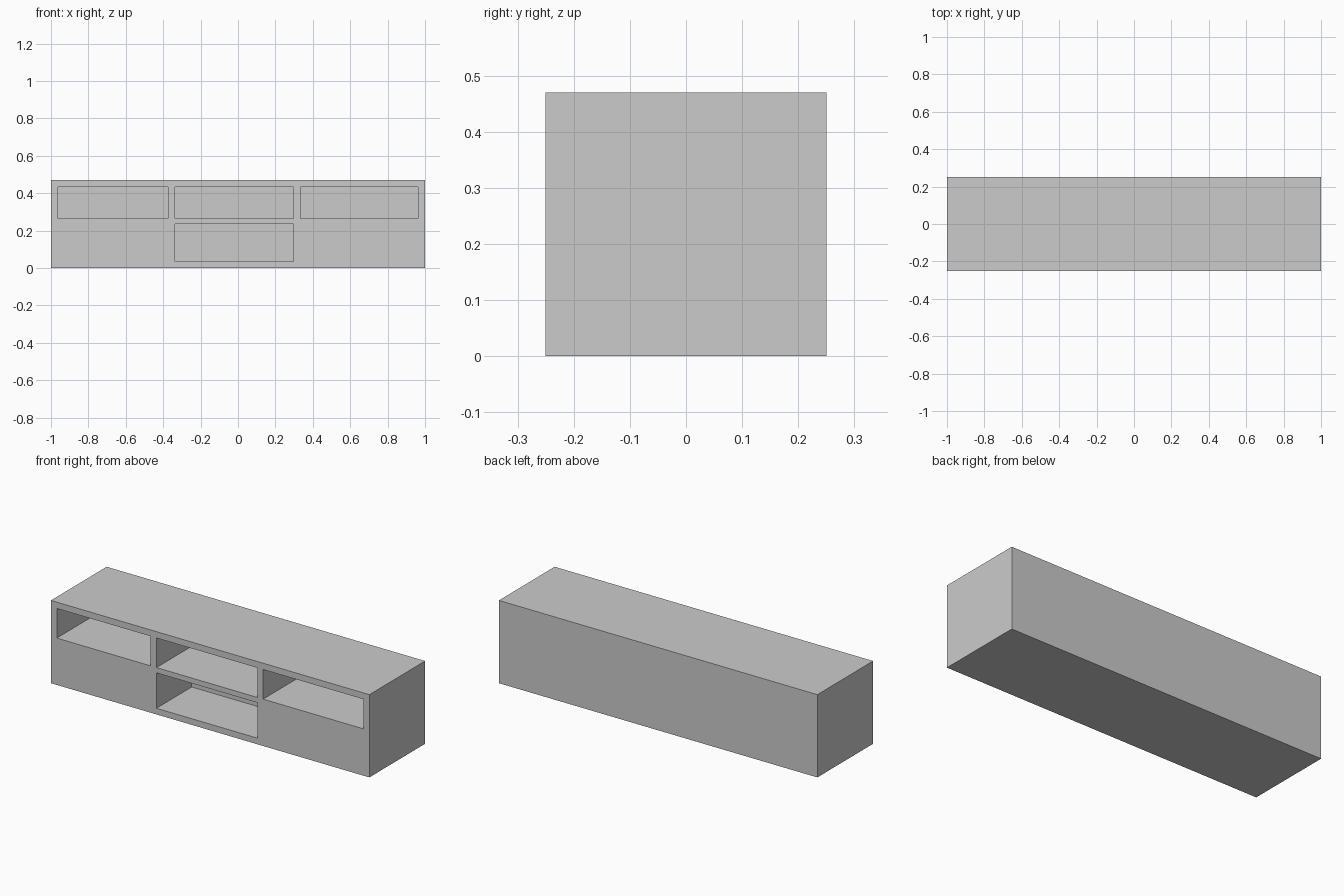
import bpy

if "Cube" in bpy.data.objects:
    bpy.data.objects.remove(bpy.data.objects["Cube"])


def box(name, x0, x1, y0, y1, z0, z1):
    """Axis-aligned box given by its limits."""
    bpy.ops.mesh.primitive_cube_add(size=1)
    ob = bpy.context.object
    ob.name = name
    for v in ob.data.vertices:
        v.co = (x1 if v.co.x > 0 else x0,
                y1 if v.co.y > 0 else y0,
                z1 if v.co.z > 0 else z0)
    return ob


HEIGHT = 0.47
FRONT, BACK = -0.25, 0.25
RECESS_BACK = 0.066   # rear wall of the open compartments

# Cabinet body: flush fronts, plain sides, back and underside
cabinet = box("cabinet_body", -1, 1, FRONT, BACK, 0, HEIGHT)

# Open compartments: three along the top, one in the lower middle (x0, x1, z0, z1)
openings = {
    "upper_left": (-0.963, -0.375, 0.266, 0.434),
    "upper_middle": (-0.337, 0.296, 0.266, 0.434),
    "upper_right": (0.333, 0.962, 0.266, 0.434),
    "lower_middle": (-0.337, 0.296, 0.035, 0.236),
}
for name, (x0, x1, z0, z1) in openings.items():
    cutter = box(name + "_cutter", x0, x1, FRONT - 0.1, RECESS_BACK, z0, z1)
    cutter.hide_render = True
    mod = cabinet.modifiers.new(name + "_opening", 'BOOLEAN')
    mod.operation = 'DIFFERENCE'
    mod.solver = 'EXACT'
    mod.object = cutter
    bpy.context.view_layer.objects.active = cabinet
    bpy.ops.object.modifier_apply(modifier=mod.name)
    bpy.data.objects.remove(cutter, do_unlink=True)
